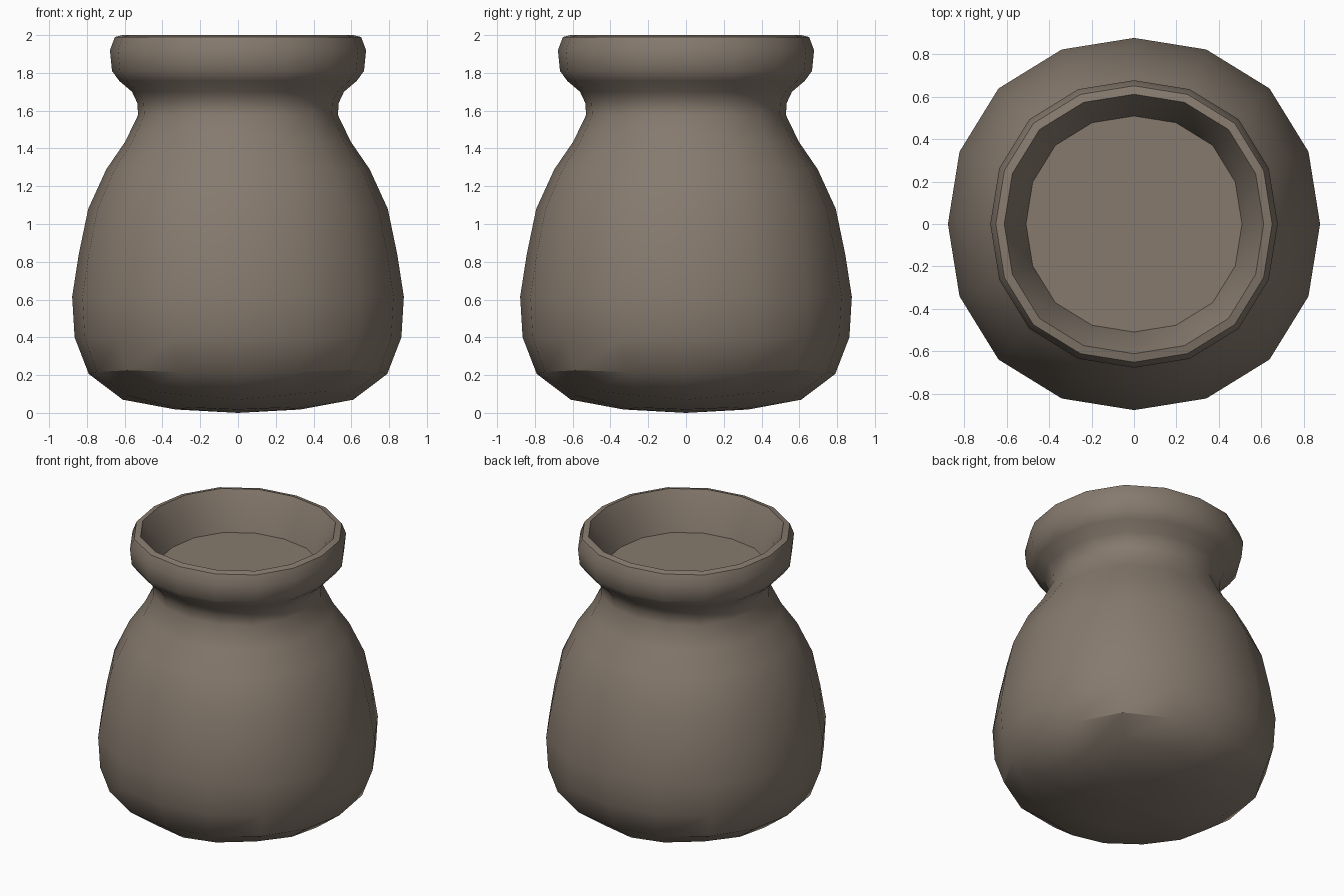
import bpy, bmesh, math

if "Cube" in bpy.data.objects:
    bpy.data.objects.remove(bpy.data.objects["Cube"])

SIDES = 16

mat = bpy.data.materials.new("clay")
mat.diffuse_color = (0.24, 0.195, 0.155, 1)
mat.use_nodes = True
mat.node_tree.nodes["Principled BSDF"].inputs["Base Color"].default_value = mat.diffuse_color

# Pot profile from the outer base up, over the rim and down inside:
# radius, height, extra radius at the diagonals, lift at the diagonals
PROFILE = [
    (0.33, 0.018, 0.03, 0.01), (0.61, 0.07, 0.09, 0.045),
    (0.79, 0.206, 0.05, 0.02), (0.865, 0.40), (0.878, 0.615),
    (0.843, 0.84), (0.793, 1.08), (0.697, 1.29), (0.597, 1.436),
    (0.529, 1.577), (0.533, 1.64), (0.561, 1.70), (0.628, 1.757),
    (0.667, 1.81), (0.678, 1.92), (0.652, 1.99), (0.612, 2.0),
    (0.552, 1.88), (0.467, 1.60), (0.40, 1.2), (0.33, 0.7),
]


def ring(bm, r, z, bulge=0.03, lift=0.0):
    """A slightly squared ring of vertices."""
    verts = []
    for i in range(SIDES):
        a = 2 * math.pi * i / SIDES
        k = math.sin(2 * a) ** 2
        rr = r * (1 + bulge * k)
        verts.append(bm.verts.new((rr * math.cos(a), rr * math.sin(a), z + lift * k)))
    return verts


def fan(bm, loop, z):
    """Close a ring with triangles to a centre point."""
    c = bm.verts.new((0, 0, z))
    for i in range(SIDES):
        bm.faces.new((loop[i], loop[(i + 1) % SIDES], c))


def finish(bm, name):
    bmesh.ops.recalc_face_normals(bm, faces=bm.faces)
    me = bpy.data.meshes.new(name)
    bm.to_mesh(me)
    bm.free()
    me.materials.append(mat)
    ob = bpy.data.objects.new(name, me)
    bpy.context.collection.objects.link(ob)
    return ob


# Pot: lofted rings closed at the base and at the bottom of the cavity
bm = bmesh.new()
rings = [ring(bm, *p) for p in PROFILE]
for a, b in zip(rings, rings[1:]):
    for i in range(SIDES):
        j = (i + 1) % SIDES
        bm.faces.new((a[i], a[j], b[j], b[i]))
fan(bm, rings[0], 0.0)
fan(bm, rings[-1], 0.3)
pot = finish(bm, "pot")
bpy.context.view_layer.objects.active = pot
pot.select_set(True)
bpy.ops.object.shade_smooth_by_angle(angle=math.radians(35))

# Flat surface of the contents, its edge buried in the neck wall
bm = bmesh.new()
bm.faces.new(ring(bm, 0.54, 1.74))
finish(bm, "contents_surface")
